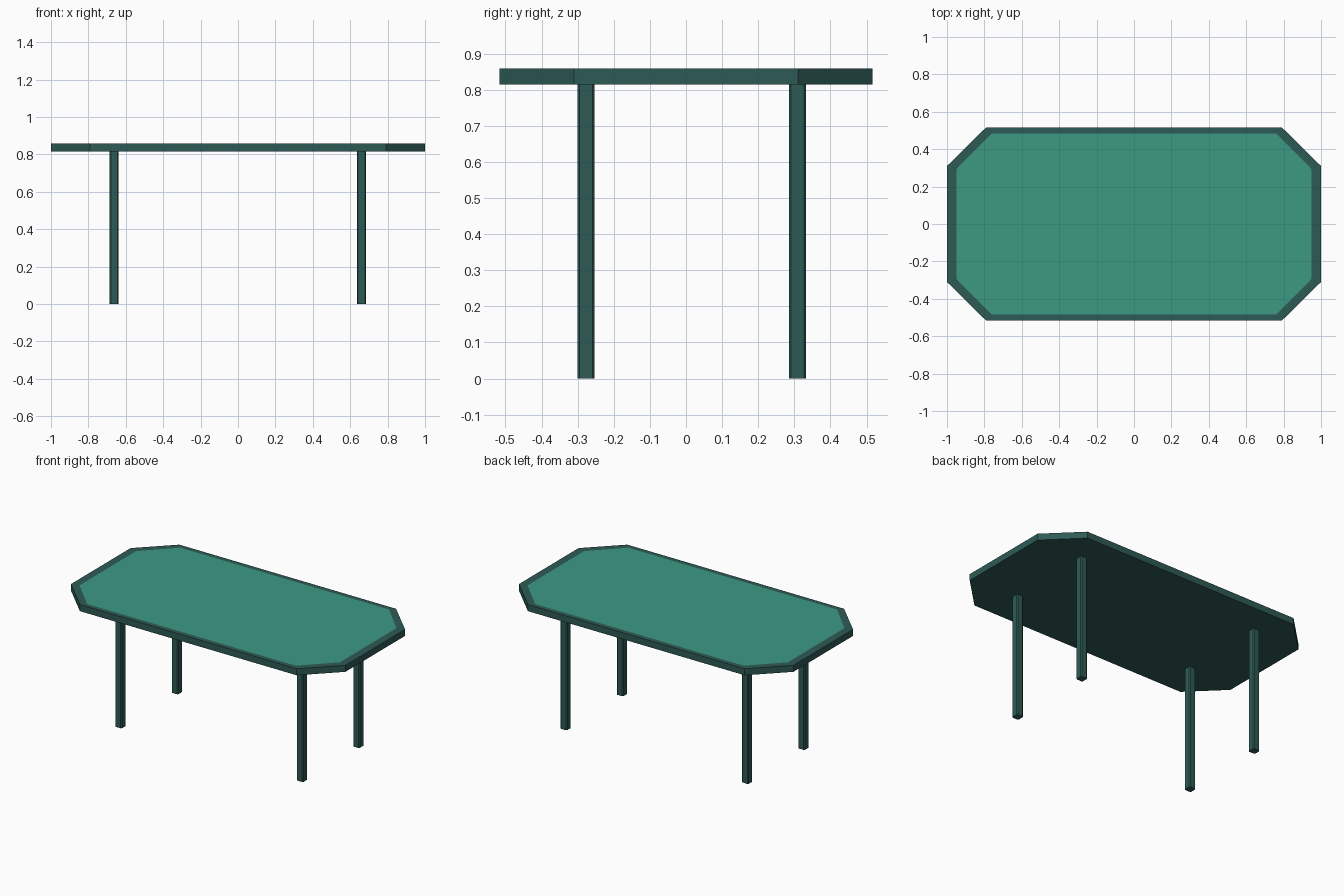
import bpy
import bmesh

cube = bpy.data.objects.get("Cube")
if cube:
    bpy.data.objects.remove(cube, do_unlink=True)


def make_material(name, rgb):
    mat = bpy.data.materials.new(name)
    mat.use_nodes = True
    color = (*rgb, 1)
    mat.diffuse_color = color
    mat.node_tree.nodes["Principled BSDF"].inputs["Base Color"].default_value = color
    return mat


def add_object(name, bm, *materials):
    mesh = bpy.data.meshes.new(name)
    bmesh.ops.recalc_face_normals(bm, faces=bm.faces)
    bm.to_mesh(mesh)
    bm.free()
    for mat in materials:
        mesh.materials.append(mat)
    obj = bpy.data.objects.new(name, mesh)
    bpy.context.collection.objects.link(obj)
    return obj


def cut_corner_ring(bm, x, y, cut_x, cut_y, z):
    """Octagon: a rectangle with its four corners cut off."""
    points = [(x, -cut_y), (x, cut_y), (cut_x, y), (-cut_x, y),
              (-x, cut_y), (-x, -cut_y), (-cut_x, -y), (cut_x, -y)]
    return [bm.verts.new((px, py, z)) for px, py in points]


def bridge(bm, lower, upper):
    for i in range(len(lower)):
        j = (i + 1) % len(lower)
        bm.faces.new((lower[i], lower[j], upper[j], upper[i]))


dark_teal = make_material("dark teal", (0.027, 0.104, 0.093))
green = make_material("green", (0.045, 0.319, 0.226))

BOTTOM, TOP = 0.815, 0.858

# Tabletop: slab with a dark rim around a green surface
bm = bmesh.new()
under = cut_corner_ring(bm, 1.0, 0.517, 0.79, 0.31, BOTTOM)
edge = cut_corner_ring(bm, 1.0, 0.517, 0.79, 0.31, TOP)
inner = cut_corner_ring(bm, 0.948, 0.485, 0.76, 0.295, TOP)
bm.faces.new(under)
bridge(bm, under, edge)
bridge(bm, edge, inner)
bm.faces.new(inner).material_index = 1
add_object("tabletop", bm, dark_teal, green)

# Legs: square posts with narrow chamfers on the upright edges
SIZE = 0.048
for side, x in (("right", -0.662), ("left", 0.66)):
    for end, y in (("front", -0.277), ("back", 0.309)):
        bm = bmesh.new()
        bmesh.ops.create_cube(bm, size=1)
        bmesh.ops.scale(bm, verts=bm.verts, vec=(SIZE, SIZE, BOTTOM))
        upright = [e for e in bm.edges
                   if abs(e.verts[0].co.z - e.verts[1].co.z) > SIZE]
        bmesh.ops.bevel(bm, geom=upright, offset=0.006, segments=1,
                        affect='EDGES')
        leg = add_object(f"{end}_{side}_leg", bm, dark_teal)
        leg.location = (x, y, BOTTOM / 2)
